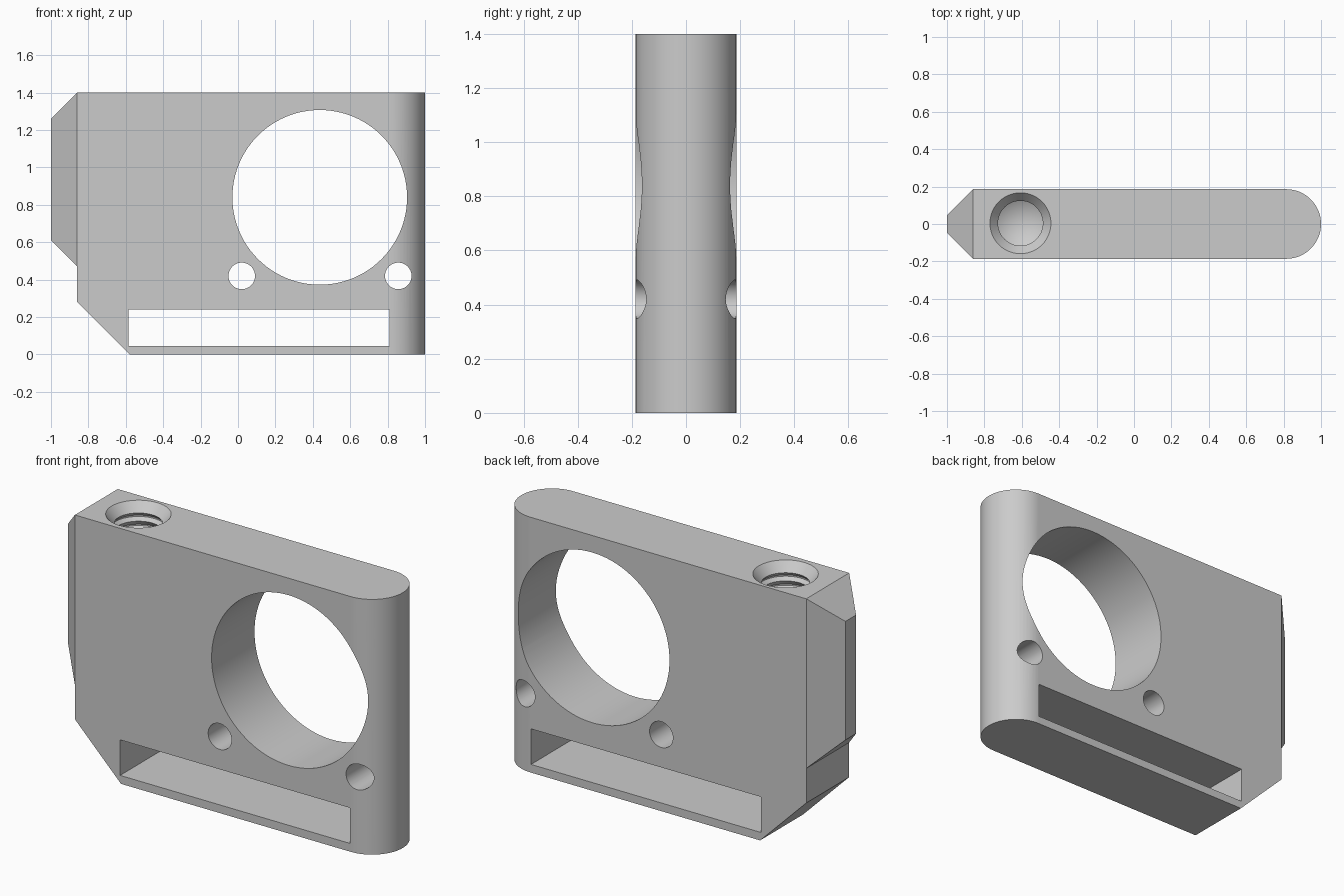
import bpy
import bmesh
from math import cos, sin, pi, radians
from mathutils import Matrix, Vector

HALF = 0.186      # half thickness of the plate
TOP = 1.4
LEFT = -0.86      # flat end of the plate, where the wedge starts

old = bpy.data.objects.get("Cube")
if old:
    bpy.data.objects.remove(old, do_unlink=True)

grey = bpy.data.materials.new("plain grey")
grey.use_nodes = True
grey.diffuse_color = (0.6, 0.6, 0.6, 1)
grey.node_tree.nodes["Principled BSDF"].inputs["Base Color"].default_value = (0.6, 0.6, 0.6, 1)


def make_object(name, bm):
    bmesh.ops.recalc_face_normals(bm, faces=bm.faces)
    mesh = bpy.data.meshes.new(name)
    bm.to_mesh(mesh)
    bm.free()
    mesh.materials.append(grey)
    obj = bpy.data.objects.new(name, mesh)
    bpy.context.collection.objects.link(obj)
    return obj


def prism(name, points, along):
    """Extrude a closed loop of 3D points along a vector."""
    bm = bmesh.new()
    face = bm.faces.new([bm.verts.new(p) for p in points])
    new = bmesh.ops.extrude_face_region(bm, geom=[face])["geom"]
    verts = [v for v in new if isinstance(v, bmesh.types.BMVert)]
    bmesh.ops.translate(bm, verts=verts, vec=along)
    return make_object(name, bm)


def front_prism(name, outline):
    """Cutter running front to back through the plate."""
    return prism(name, [(x, -0.4, z) for x, z in outline], Vector((0, 0.8, 0)))


def round_cutter(name, x, z, radius, sides):
    return front_prism(name, [(x + radius * cos(2 * pi * i / sides),
                               z + radius * sin(2 * pi * i / sides)) for i in range(sides)])


def cut(target, cutter):
    cutter.hide_render = True
    mod = target.modifiers.new("cut", "BOOLEAN")
    mod.operation = "DIFFERENCE"
    mod.solver = "EXACT"
    mod.object = cutter
    bpy.context.view_layer.objects.active = target
    bpy.ops.object.modifier_apply(modifier=mod.name)
    bpy.data.objects.remove(cutter, do_unlink=True)


# Plate with one rounded end
steps = 32
plan = [(LEFT, HALF, 0), (LEFT, -HALF, 0)]
for i in range(steps + 1):
    a = -pi / 2 + pi * i / steps
    plan.append((1 - HALF + HALF * cos(a), HALF * sin(a), 0))
plate = prism("plate_body", plan, Vector((0, 0, TOP)))

# Cut-off lower corner
cut(plate, front_prism("corner_cutter", [(-0.96, 0.38), (-0.48, -0.1), (-0.96, -0.1)]))

# Large opening, two pin holes and the strap slot
cut(plate, round_cutter("opening_cutter", 0.437, 0.84, 0.467, 96))
for x in (0.02, 0.857):
    cut(plate, round_cutter("pin_hole_cutter", x, 0.42, 0.071, 40))
cut(plate, front_prism("slot_cutter", [(-0.585, 0.045), (0.81, 0.045), (0.81, 0.24), (-0.585, 0.24)]))

# Threaded socket with countersunk rim and pointed bottom
pitch, minor, major = 0.05, 0.12, 0.138
profile = [(0, TOP + 0.05), (0.163, TOP + 0.05), (0.163, TOP), (minor, TOP - 0.05)]
z = TOP - 0.05
for i in range(8):
    profile += [(major, z - pitch * 0.4), (major, z - pitch * 0.55), (minor, z - pitch * 0.9)]
    z -= pitch
profile += [(minor, z - 0.05), (0, z - 0.12)]
bm = bmesh.new()
verts = [bm.verts.new((r, 0, h)) for r, h in profile]
edges = [bm.edges.new(pair) for pair in zip(verts, verts[1:])]
bmesh.ops.spin(bm, geom=verts + edges, cent=(0, 0, 0), axis=(0, 0, 1), angle=2 * pi, steps=48)
bmesh.ops.remove_doubles(bm, verts=bm.verts, dist=0.0005)
bm.transform(Matrix.Translation((-0.607, 0.004, 0)))
cut(plate, make_object("socket_cutter", bm))

# Tapered wedge on the flat end
bm = bmesh.new()
for x, half, low, high in ((LEFT, HALF, 0.47, TOP), (-1, 0.046, 0.61, 1.26)):
    for y in (-half, half):
        for h in (low, high):
            bm.verts.new((x, y, h))
bmesh.ops.convex_hull(bm, input=bm.verts)
bmesh.ops.dissolve_limit(bm, angle_limit=0.01, verts=bm.verts, edges=bm.edges)
make_object("end_wedge", bm)

# Smooth round walls, keep flat faces flat
bpy.ops.object.select_all(action="DESELECT")
plate.select_set(True)
bpy.context.view_layer.objects.active = plate
bpy.ops.object.shade_smooth_by_angle(angle=radians(30))
weighted = plate.modifiers.new("flat_sides", "WEIGHTED_NORMAL")
weighted.keep_sharp = True
